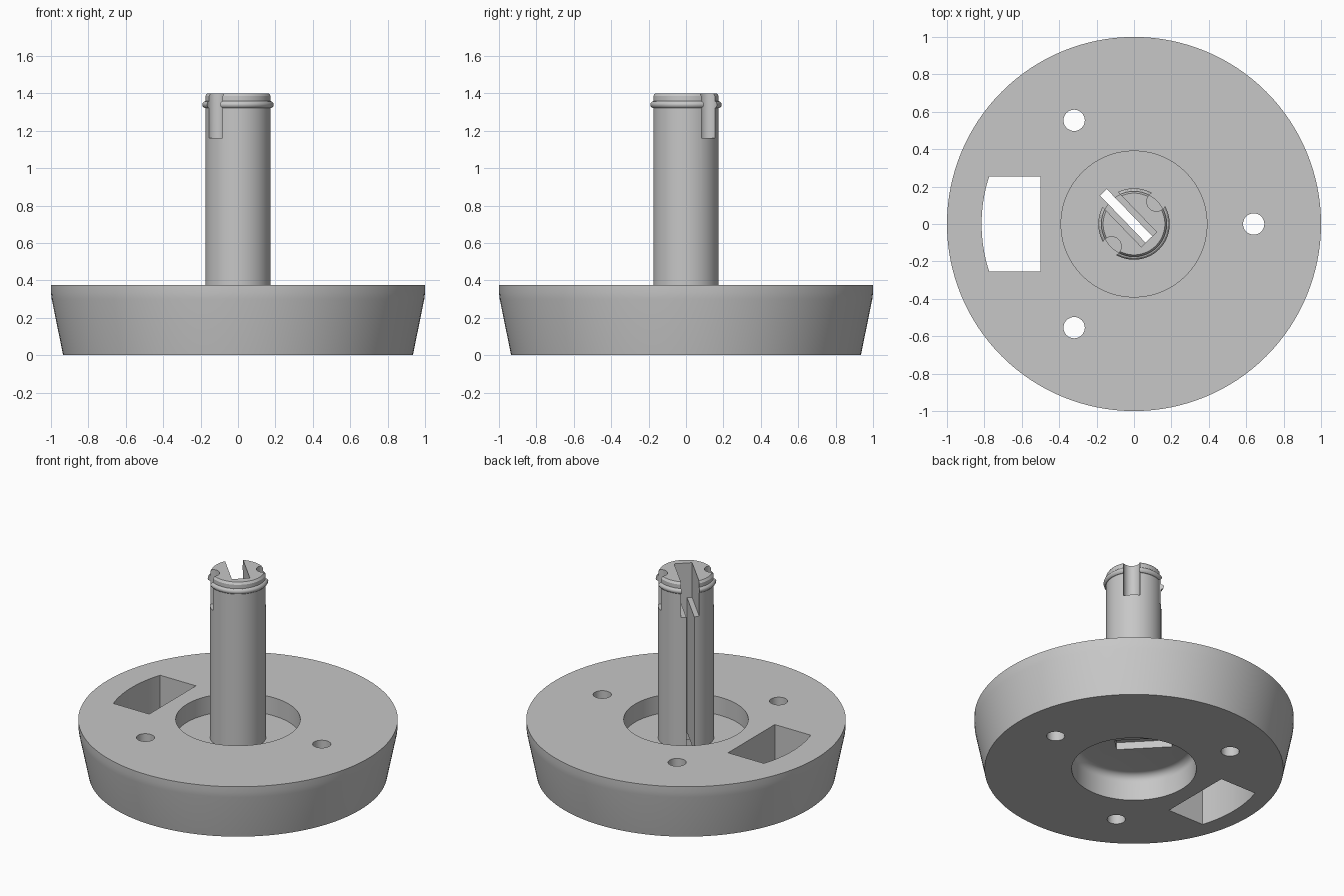
import bpy, bmesh, math
from mathutils import Matrix, Vector

cube = bpy.data.objects.get("Cube")
if cube:
    bpy.data.objects.remove(cube, do_unlink=True)

grey = bpy.data.materials.new("plain grey")
grey.use_nodes = True
grey.diffuse_color = (0.57, 0.57, 0.57, 1)
grey.node_tree.nodes["Principled BSDF"].inputs["Base Color"].default_value = grey.diffuse_color


def to_object(bm, name):
    bmesh.ops.remove_doubles(bm, verts=bm.verts, dist=1e-5)
    bmesh.ops.recalc_face_normals(bm, faces=bm.faces)
    mesh = bpy.data.meshes.new(name)
    bm.to_mesh(mesh)
    bm.free()
    mesh.materials.append(grey)
    ob = bpy.data.objects.new(name, mesh)
    bpy.context.collection.objects.link(ob)
    return ob


def lathe(name, profile, steps=96, closed=False):
    """Spin an (r, z) profile around the z axis."""
    bm = bmesh.new()
    vs = [bm.verts.new((r, 0, z)) for r, z in profile]
    edges = [bm.edges.new(p) for p in zip(vs, vs[1:])]
    if closed:
        edges.append(bm.edges.new((vs[-1], vs[0])))
    bmesh.ops.spin(bm, geom=vs + edges, axis=(0, 0, 1), cent=(0, 0, 0),
                   angle=math.tau, steps=steps, use_merge=True)
    return to_object(bm, name)


def prism(name, outline, z0, z1):
    """Extrude a flat (x, y) outline from z0 up to z1."""
    bm = bmesh.new()
    face = bm.faces.new([bm.verts.new((x, y, z0)) for x, y in outline])
    new = bmesh.ops.extrude_face_region(bm, geom=[face])["geom"]
    bmesh.ops.translate(bm, vec=(0, 0, z1 - z0),
                        verts=[g for g in new if isinstance(g, bmesh.types.BMVert)])
    return to_object(bm, name)


def circle(cx, cy, r, n=32):
    return [(cx + r * math.cos(math.tau * i / n), cy + r * math.sin(math.tau * i / n))
            for i in range(n)]


def slot(start, end, half):
    """Rectangle along the diagonal from back right to front left."""
    turn = Matrix.Rotation(math.radians(-46), 2)
    corners = [(start, -half), (end, -half), (end, half), (start, half)]
    return [tuple(turn @ Vector(c)) for c in corners]


def cut(target, cutters):
    for c in cutters:
        mod = target.modifiers.new("cut", 'BOOLEAN')
        mod.operation = 'DIFFERENCE'
        mod.solver = 'EXACT'
        mod.object = c
    bpy.context.view_layer.update()
    graph = bpy.context.evaluated_depsgraph_get()
    mesh = bpy.data.meshes.new_from_object(target.evaluated_get(graph))
    target.modifiers.clear()
    target.data = mesh


# Base: tapered disc with a recess above and a filleted one below
R_HUB, FLOOR, UNDER, FILLET = 0.39, 0.25, 0.18, 0.05
fillet = [(R_HUB - FILLET + FILLET * math.cos(a), UNDER - FILLET + FILLET * math.sin(a))
          for a in (math.pi / 2 * i / 6 for i in range(7))]
base = lathe("base", [(0, FLOOR), (R_HUB, FLOOR), (R_HUB, 0.375), (1, 0.375), (1, 0.335),
                      (0.996, 0.3), (0.935, 0)] + [(R_HUB, 0)] + fillet + [(0, UNDER)], 128)

# Hollow shaft and the snap ring near its top
shaft = lathe("shaft", [(0, 0.23), (0.175, 0.23), (0.175, 1.385), (0.165, 1.4), (0, 1.4)], 64)
ring = lathe("snap_ring", [(x, y + 1.34) for x, y in circle(0.172, 0, 0.019, 12)], 64, True)

# Screw holes and the arc-backed window through the base
holes = [prism("screw_hole", circle(0.64 * math.cos(a), 0.64 * math.sin(a), 0.057), -0.1, 0.5)
         for a in (0, math.tau / 3, -math.tau / 3)]
spread = math.asin(0.255 / 0.815)
arc = [(-0.815 * math.cos(t), 0.815 * math.sin(t))
       for t in (spread * (i / 8 - 1) for i in range(17))]
window = prism("window_cutter", arc + [(-0.5, 0.255), (-0.5, -0.255)], -0.1, 0.5)

# Diagonal slot, its wider mouth, the pocket underneath and the side notches
long_slot = prism("slot_cutter", slot(-0.235, 0.115, 0.025), 0.1, 1.5)
mouth = prism("mouth_cutter", slot(-0.3, 0.115, 0.057), 1.16, 1.5)
pocket = prism("pocket_cutter", slot(-0.235, 0.115, 0.057), 0.1, 0.23)
notches = [prism("notch_cutter", circle(s * 0.12, s * 0.12, 0.052), 1.16, 1.5) for s in (-1, 1)]

cut(base, holes + [window, long_slot, pocket])
cut(shaft, [long_slot, mouth] + notches)
cut(ring, [mouth] + notches)

for c in holes + notches + [window, long_slot, mouth, pocket]:
    bpy.data.objects.remove(c, do_unlink=True)

# Smooth the round surfaces, keep the cut edges sharp
for ob in bpy.context.view_layer.objects:
    ob.select_set(ob in (base, shaft, ring))
bpy.context.view_layer.objects.active = base
bpy.ops.object.shade_smooth_by_angle(angle=math.radians(30))
